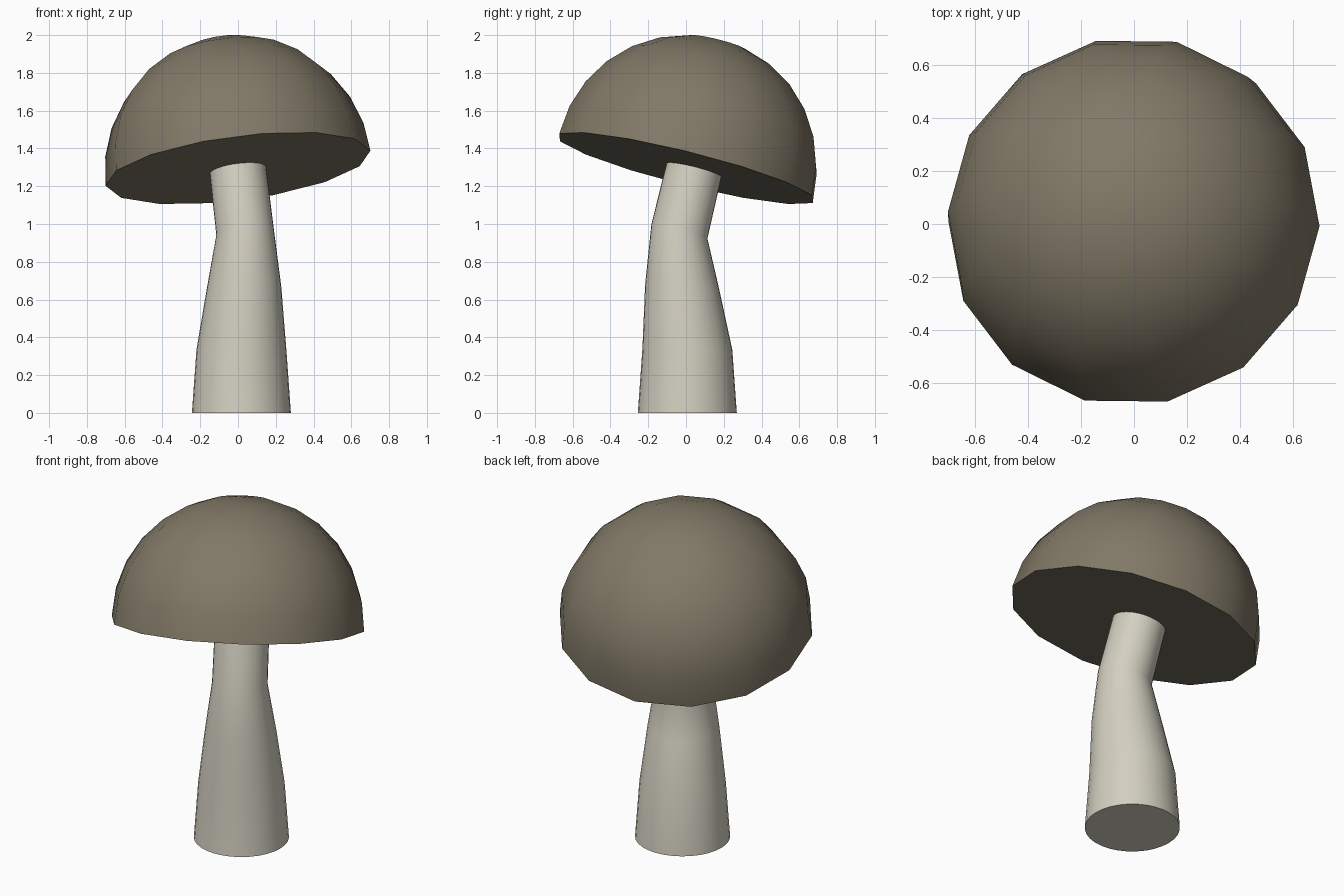
import bpy, math
from mathutils import Vector, Matrix

if "Cube" in bpy.data.objects:
    bpy.data.objects.remove(bpy.data.objects["Cube"])

TILT = Vector((-0.13, 0.25, 1)).normalized()   # axis of the leaning cap


def frame(centre, axis):
    rot = Vector((0, 0, 1)).rotation_difference(Vector(axis).normalized())
    return Matrix.Translation(centre) @ rot.to_matrix().to_4x4()


def ring(mat, radius, height, sides, start=0.0):
    angles = [start + 2 * math.pi * i / sides for i in range(sides)]
    return [mat @ Vector((radius * math.cos(a), radius * math.sin(a), height)) for a in angles]


def loft(name, rings, colour, pole=None):
    n = len(rings[0])
    verts = [v for r in rings for v in r]
    faces = [tuple(reversed(range(n)))]
    for k in range(len(rings) - 1):
        for i in range(n):
            j = (i + 1) % n
            faces.append((k * n + i, k * n + j, (k + 1) * n + j, (k + 1) * n + i))
    last = (len(rings) - 1) * n
    if pole is None:
        faces.append(tuple(range(last, last + n)))
    else:
        verts.append(pole)
        faces += [(last + i, last + (i + 1) % n, len(verts) - 1) for i in range(n)]
    mesh = bpy.data.meshes.new(name)
    mesh.from_pydata(verts, [], faces)
    obj = bpy.data.objects.new(name, mesh)
    bpy.context.collection.objects.link(obj)
    mat = bpy.data.materials.new(name + "_colour")
    mat.diffuse_color = colour
    mat.use_nodes = True
    mat.node_tree.nodes["Principled BSDF"].inputs["Base Color"].default_value = mat.diffuse_color
    mesh.materials.append(mat)
    bpy.ops.object.select_all(action='DESELECT')
    obj.select_set(True)
    bpy.context.view_layer.objects.active = obj
    bpy.ops.object.shade_smooth_by_angle(angle=math.radians(40))
    return obj


# Cap: low-poly hemisphere with a flat underside
R, SIDES, STEPS = 0.707, 14, 7
cap_frame = frame((0, 0, 1.295), TILT)
cap_rings = []
for k in range(STEPS):
    a = math.pi / 2 * k / STEPS
    cap_rings.append(ring(cap_frame, R * math.cos(a), R * math.sin(a), SIDES, math.radians(-1.6)))
loft("cap", cap_rings, (0.22, 0.19, 0.135, 1), cap_frame @ Vector((0, 0, R)))

# Stem: tapering, bent tube (centre, axis, radius)
sections = [
    ((0.018, 0.007, 0), (0, 0, 1), 0.262),
    ((0.018, 0.007, 0.335), (0, 0, 1), 0.238),
    ((0.032, -0.02, 0.665), (-0.03, 0.07, 1), 0.197),
    ((0.037, -0.035, 0.96), TILT, 0.153),
    ((-0.001, 0.043, 1.288), TILT, 0.15),
]
loft("stem", [ring(frame(c, ax), r, 0, 32) for c, ax, r in sections], (0.65, 0.63, 0.53, 1))
